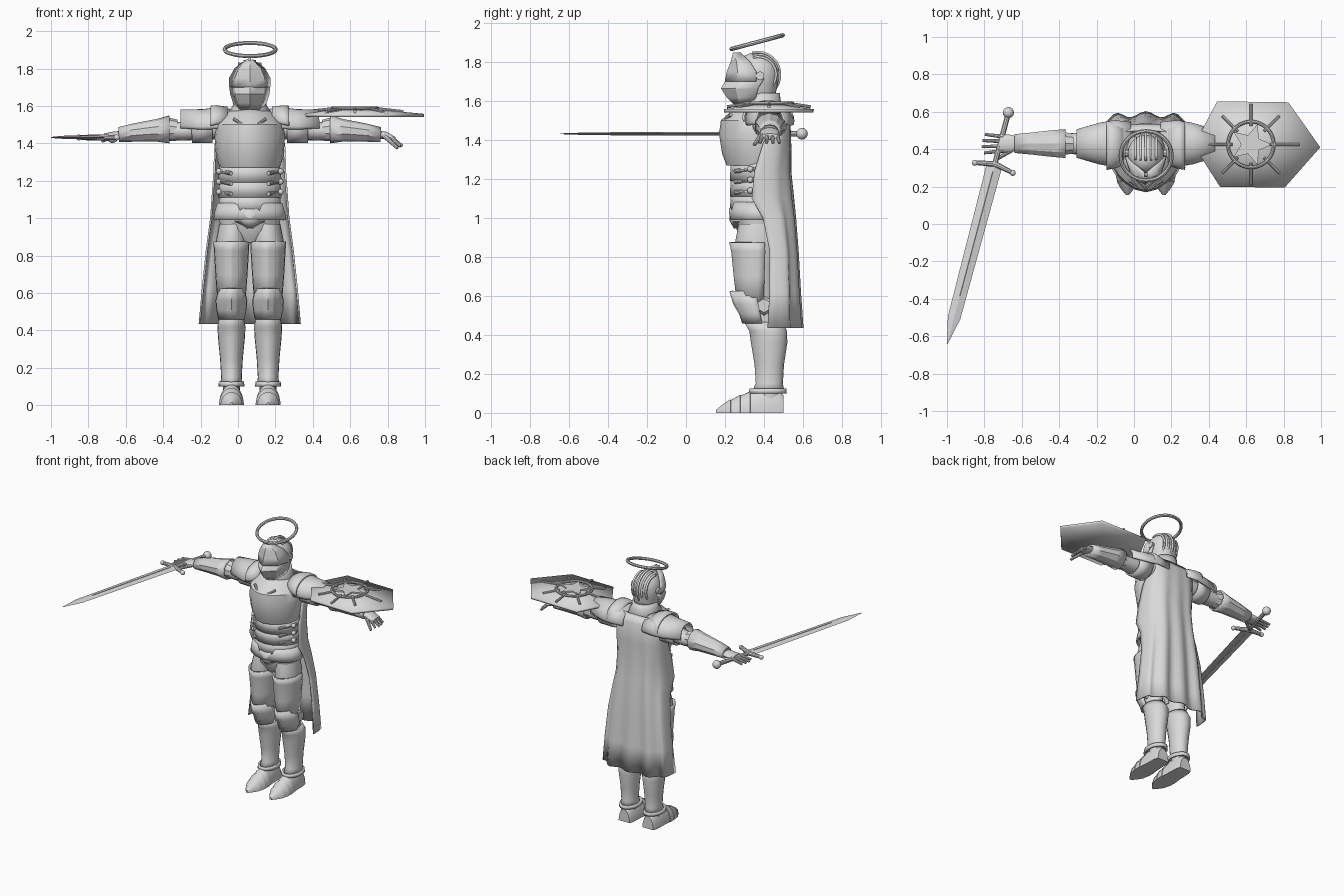
import bpy, bmesh, math
from math import pi, sin, cos
from mathutils import Vector, Matrix

if "Cube" in bpy.data.objects:
    bpy.data.objects.remove(bpy.data.objects["Cube"], do_unlink=True)

steel = bpy.data.materials.new("plain grey steel")
steel.use_nodes = True
steel.diffuse_color = (0.7, 0.7, 0.7, 1)
steel.node_tree.nodes["Principled BSDF"].inputs["Base Color"].default_value = (0.7, 0.7, 0.7, 1)

BODY = Matrix.Translation((0.063, 0, 0))
WORLD = Matrix.Identity(4)
SIDES = ((1, "left"), (-1, "right"))
FRONT = (-pi, 0)
OVER = (-0.25, pi + 0.25)


def finish(name, bm, place=BODY, thick=0, angle=35):
    """Turn a bmesh into a finished grey object."""
    bmesh.ops.recalc_face_normals(bm, faces=bm.faces)
    mesh = bpy.data.meshes.new(name)
    bm.to_mesh(mesh)
    bm.free()
    mesh.materials.append(steel)
    mesh.polygons.foreach_set("use_smooth", [True] * len(mesh.polygons))
    mesh.set_sharp_from_angle(angle=math.radians(angle))
    obj = bpy.data.objects.new(name, mesh)
    bpy.context.scene.collection.objects.link(obj)
    obj.matrix_world = place
    if thick:
        shell = obj.modifiers.new("thickness", "SOLIDIFY")
        shell.thickness = thick
        shell.offset = 0
    return obj


def sheet(name, rows, thick=0, wrap=False, place=BODY, angle=35):
    """Skin a grid of points; wrapped grids become capped solids unless given a thickness."""
    bm = bmesh.new()
    grid = [[bm.verts.new(p) for p in row] for row in rows]
    count = len(grid[0])
    for low, high in zip(grid, grid[1:]):
        for j in range(count if wrap else count - 1):
            k = (j + 1) % count
            bm.faces.new((low[j], low[k], high[k], high[j]))
    if wrap and not thick:
        bm.faces.new(grid[0])
        bm.faces.new(grid[-1])
    return finish(name, bm, place, thick, angle)


def loft(name, rings, axis="z", side=1, sides=20, arc=None, thick=0, keel=0, place=BODY, angle=35):
    """Rings are (position, centre a, centre b, radius a, radius b) along an axis."""
    if arc:
        turns = [arc[0] + (arc[1] - arc[0]) * i / sides for i in range(sides + 1)]
    else:
        turns = [-pi / 2 + 2 * pi * i / sides for i in range(sides)]
    rows = []
    for t, a, b, ra, rb in rings:
        row = []
        for turn in turns:
            u = a + ra * cos(turn)
            v = b + rb * sin(turn) * (1 + keel * max(0, -sin(turn)) ** 6)
            x, y, z = {"z": (u, v, t), "x": (t, u, v), "y": (u, t, v)}[axis]
            row.append((x * side, y, z))
        rows.append(row)
    return sheet(name, rows, thick, not (arc and thick), place, angle)


def rod(name, start, end, r1, r2=None, place=BODY, sides=10):
    start, end = Vector(start), Vector(end)
    span = end - start
    spin = span.to_track_quat("Z", "Y").to_matrix().to_4x4()
    bm = bmesh.new()
    bmesh.ops.create_cone(bm, cap_ends=True, segments=sides, radius1=r1, radius2=r2 or r1,
                          depth=span.length, matrix=Matrix.Translation((start + end) / 2) @ spin)
    return finish(name, bm, place)


def ball(name, centre, radius, place=BODY):
    bm = bmesh.new()
    bmesh.ops.create_uvsphere(bm, u_segments=14, v_segments=8, radius=radius,
                              matrix=Matrix.Translation(centre))
    return finish(name, bm, place)


def hoop(name, place, major, minor):
    rows = [[((major + minor * cos(v)) * cos(u), (major + minor * cos(v)) * sin(u), minor * sin(v))
             for v in [2 * pi * j / 8 for j in range(8)]] for u in [2 * pi * i / 48 for i in range(49)]]
    return sheet(name, rows, 0, True, place)


# Torso, breastplate, waist lames and collar
loft("torso", [(.87, 0, .37, .06, .07), (.94, 0, .37, .155, .11), (1.03, 0, .37, .17, .115),
               (1.18, 0, .37, .15, .12), (1.36, 0, .37, .17, .14), (1.5, 0, .38, .17, .13),
               (1.58, 0, .4, .08, .08), (1.64, 0, .4, .06, .07)])
loft("breastplate", [(1.27, 0, .37, .16, .145), (1.33, 0, .37, .18, .165), (1.43, 0, .36, .188, .17),
                     (1.5, 0, .36, .18, .162), (1.56, 0, .38, .13, .12), (1.58, 0, .39, .1, .1)], keel=.12)
for i in range(3):
    top = 1.29 - i * .08
    loft(f"waist_lame_{i}", [(top - .1, 0, .37, .166, .13), (top, 0, .37, .156, .125)], thick=.01, keel=.08)
loft("skirt_plate", [(.99, 0, .37, .19, .135), (1.03, 0, .37, .183, .132), (1.08, 0, .37, .168, .125)],
     arc=(-pi - .3, .3), thick=.012, keel=.05)
loft("front_tasset", [(.95, 0, .36, .03, .1), (.985, 0, .36, .11, .118), (1.05, 0, .36, .12, .122)],
     arc=(-pi + .5, -.5), thick=.012, keel=.1)
loft("collar", [(1.55, 0, .39, .12, .12), (1.6, 0, .39, .085, .09), (1.64, 0, .39, .08, .085)], thick=.012)
for s, label in SIDES:
    rod(f"{label}_chest_clasp", (s * .035, .2, 1.5), (s * .085, .23, 1.53), .009)
    for i in range(3):
        z = 1.13 + i * .055
        rod(f"{label}_strap_{i}", (s * .1, .25, z), (s * .168, .36, z + .012), .011)
        ball(f"{label}_buckle_{i}", (s * .165, .33, z + .01), .016)

# Helmet skull, ridges, visor and chin guard
loft("helmet_skull", [(1.59, 0, .38, .07, .075), (1.64, 0, .375, .085, .085), (1.7, 0, .375, .097, .1),
                      (1.76, 0, .375, .096, .102), (1.8, 0, .37, .08, .09), (1.83, 0, .36, .05, .065),
                      (1.845, 0, .35, .012, .02)], sides=24, angle=60)
for i in range(-2, 3):
    arch = [(i * .028, .37 + (.113 - abs(i) * .01) * cos(a), 1.735 + (.116 - abs(i) * .012) * sin(a))
            for a in [-.9 + j * .25 for j in range(12)]]
    sheet(f"helmet_ridge_{i + 3}", [[(x + d, y, z) for d in (-.006, .006)] for x, y, z in arch], .012)


def visor(name, rows):
    """Rows are (height, half width, nose depth, cheek depth)."""
    sheet(name, [[(-w, back, z), (-w * .72, (nose + back) / 2 - .02, z), (0, nose, z),
                  (w * .72, (nose + back) / 2 - .02, z), (w, back, z)] for z, w, nose, back in rows], .012, angle=20)


visor("chin_guard", [(1.585, .06, .25, .34), (1.62, .085, .215, .36), (1.665, .1, .185, .37), (1.715, .104, .215, .4)])
visor("brow_visor", [(1.7, .106, .205, .36), (1.75, .104, .215, .36), (1.8, .076, .235, .33), (1.845, .012, .25, .28)])
for s, label in SIDES:
    rod(f"{label}_visor_hinge", (s * .09, .38, 1.73), (s * .112, .38, 1.73), .022)

# Halo
hoop("halo", Matrix.Translation((.065, .365, 1.902)) @ Matrix.Rotation(.26, 4, "X"), .136, .011)

# Cape hanging from the shoulders with soft folds
cape_rows = []
for z, w, front, back in [(1.57, .12, .47, .5), (1.52, .165, .46, .53), (1.38, .185, .4, .535),
                          (1.24, .19, .36, .535), (1.1, .2, .35, .55), (1.0, .207, .41, .56),
                          (.83, .23, .45, .573), (.62, .252, .455, .585), (.435, .268, .45, .598)]:
    fold = .014 * (1.57 - z)
    cape_rows.append([(w * sin(t * pi / 2), back - (back - front) * abs(t) ** 3 - fold * (1 - cos(t * pi * 5)), z)
                      for t in [j / 16 - 1 for j in range(33)]])
sheet("cape", cape_rows, .01, angle=80)

for s, label in SIDES:
    # Arm, layered shoulder plates and gauntlet
    loft(f"{label}_arm", [(.1, .42, 1.49, .08, .07), (.22, .42, 1.48, .07, .06), (.36, .43, 1.465, .058, .05),
                          (.44, .43, 1.465, .055, .046), (.55, .43, 1.465, .056, .045), (.7, .43, 1.445, .04, .028)],
         "x", s)
    loft(f"{label}_shoulder_plate", [(.08, .43, 1.5, .11, .075), (.17, .43, 1.5, .12, .088), (.25, .43, 1.495, .105, .082),
                                     (.37, .43, 1.5, .07, .075)], "x", s, arc=OVER, thick=.012)
    loft(f"{label}_shoulder_rim", [(.12, .42, 1.53, .1, .06), (.18, .42, 1.52, .12, .078), (.21, .42, 1.515, .125, .08)],
         "x", s, arc=OVER, thick=.012)
    loft(f"{label}_arm_lame", [(.2, .43, 1.48, .085, .072), (.31, .43, 1.47, .075, .062)], "x", s, thick=.01)
    loft(f"{label}_gauntlet_cuff", [(.43, .43, 1.475, .076, .07), (.5, .43, 1.47, .07, .055),
                                    (.62, .43, 1.458, .056, .044), (.7, .43, 1.447, .048, .035)], "x", s,
         sides=10, thick=.01, angle=25)
    rod(f"{label}_elbow_cop", (s * .39, .43, 1.47), (s * .45, .43, 1.475), .056, .066)
    # Hand with four fingers and a thumb
    reach, drop = (.82, .05) if s > 0 else (.88, .012)
    loft(f"{label}_palm", [(.68, .43, 1.445, .036, .022), (.73, .43, 1.443, .048, .02),
                           (.78, .43, 1.443 - drop / 2, .046, .015)], "x", s)
    for i in range(4):
        y = .392 + i * .025
        rod(f"{label}_finger_{i}", (s * .76, y, 1.443 - drop / 3),
            (s * (reach - abs(i - 1.3) * .012), y + (i - 1.5) * .008, 1.435 - drop), .012, .008)
    rod(f"{label}_thumb", (s * .72, .395, 1.44), (s * .79, .35, 1.425 - drop), .014, .009)

    # Leg, thigh plate, knee guard and greave
    hip = s * .098
    loft(f"{label}_leg", [(.06, hip, .43, .045, .055), (.18, hip, .43, .047, .055), (.35, hip, .43, .058, .075),
                          (.48, hip, .4, .055, .075), (.6, hip, .37, .064, .085), (.75, hip, .365, .076, .1),
                          (.88, hip, .365, .083, .112), (.97, hip * .9, .37, .075, .1)])
    loft(f"{label}_thigh_plate", [(.54, hip, .365, .068, .09), (.7, hip, .365, .08, .108),
                                  (.83, hip, .365, .088, .12), (.875, hip, .36, .09, .125)],
         sides=12, arc=(-pi - .35, .35), thick=.012, keel=.06, angle=25)
    loft(f"{label}_knee_guard", [(.46, hip, .39, .064, .085), (.51, hip, .38, .074, .09), (.56, hip, .37, .078, .108),
                                 (.625, hip, .355, .062, .112)], sides=10, arc=FRONT, thick=.014, keel=.12, angle=20)
    rod(f"{label}_knee_wing", (hip + s * .06, .4, .55), (hip + s * .078, .4, .55), .05, .035, sides=6)
    loft(f"{label}_greave", [(.11, hip, .425, .055, .075), (.15, hip, .43, .05, .062), (.25, hip, .43, .056, .068),
                             (.36, hip, .43, .067, .085), (.42, hip, .425, .07, .088), (.465, hip, .4, .062, .088)],
         thick=.01, keel=.08)
    loft(f"{label}_ankle_band", [(.1, hip, .42, .063, .09), (.125, hip, .42, .06, .088)], thick=.014)
    # Pointed foot armour with stepped lames
    loft(f"{label}_foot", [(.5, hip, 0, .045, .09), (.47, hip, 0, .055, .12), (.38, hip, 0, .058, .13),
                           (.33, hip, 0, .062, .105), (.328, hip, 0, .066, .11), (.28, hip, 0, .064, .088),
                           (.278, hip, 0, .067, .093), (.23, hip, 0, .055, .066), (.228, hip, 0, .058, .07),
                           (.19, hip, 0, .036, .045), (.155, hip, 0, .008, .016)], "y", sides=14, arc=(0, pi))

# Six-sided shield lying flat above the left arm
bm = bmesh.new()
rim = [bm.verts.new((x, y, 1.55)) for x, y in
       [(.32, .42), (.445, .655), (.825, .65), (.995, .41), (.805, .195), (.46, .2)]]
hub = bm.verts.new((.635, .425, 1.583))
for i in range(6):
    bm.faces.new((rim[i - 1], rim[i], hub))
finish("shield", bm, WORLD, .016, 10)
EMBLEM = Matrix.Translation((.625, .425, 1.588))
hoop("shield_ring", EMBLEM, .122, .009)
star = [((.115 if i % 2 == 0 else .052) * cos(i * pi / 5), (.115 if i % 2 == 0 else .052) * sin(i * pi / 5))
        for i in range(10)]
sheet("shield_star", [[(x, y, z) for x, y in star] for z in (-.015, .006)], wrap=True, place=EMBLEM)
for i in range(8):
    a = i * pi / 4
    far = .26 if i % 4 == 0 else .215
    rod(f"shield_ray_{i}", (.1 * cos(a), .1 * sin(a), 0), (far * cos(a), far * sin(a), -.018), .008, place=EMBLEM)

# Sword held in the right hand
SWORD = Matrix.Translation((-.747, .31, 1.432)) @ Matrix.Rotation(-.259, 4, "Z")
loft("sword_blade", [(0, 0, 0, .042, .009), (-.84, 0, 0, .034, .007), (-.985, 0, 0, .002, .002)],
     "y", sides=4, place=SWORD, angle=10)
loft("sword_fuller", [(-.03, 0, 0, .007, .0105), (-.72, 0, 0, .005, .009)], "y", sides=4, place=SWORD)
rod("sword_grip", (0, 0, 0), (0, .28, 0), .015, place=SWORD)
ball("sword_pommel", (0, .295, 0), .03, SWORD)
for s, label in SIDES:
    rod(f"{label}_crossguard", (0, .012, 0), (s * .105, -.01, 0), .017, .012, SWORD)
    ball(f"{label}_crossguard_tip", (s * .105, -.01, 0), .016, SWORD)
